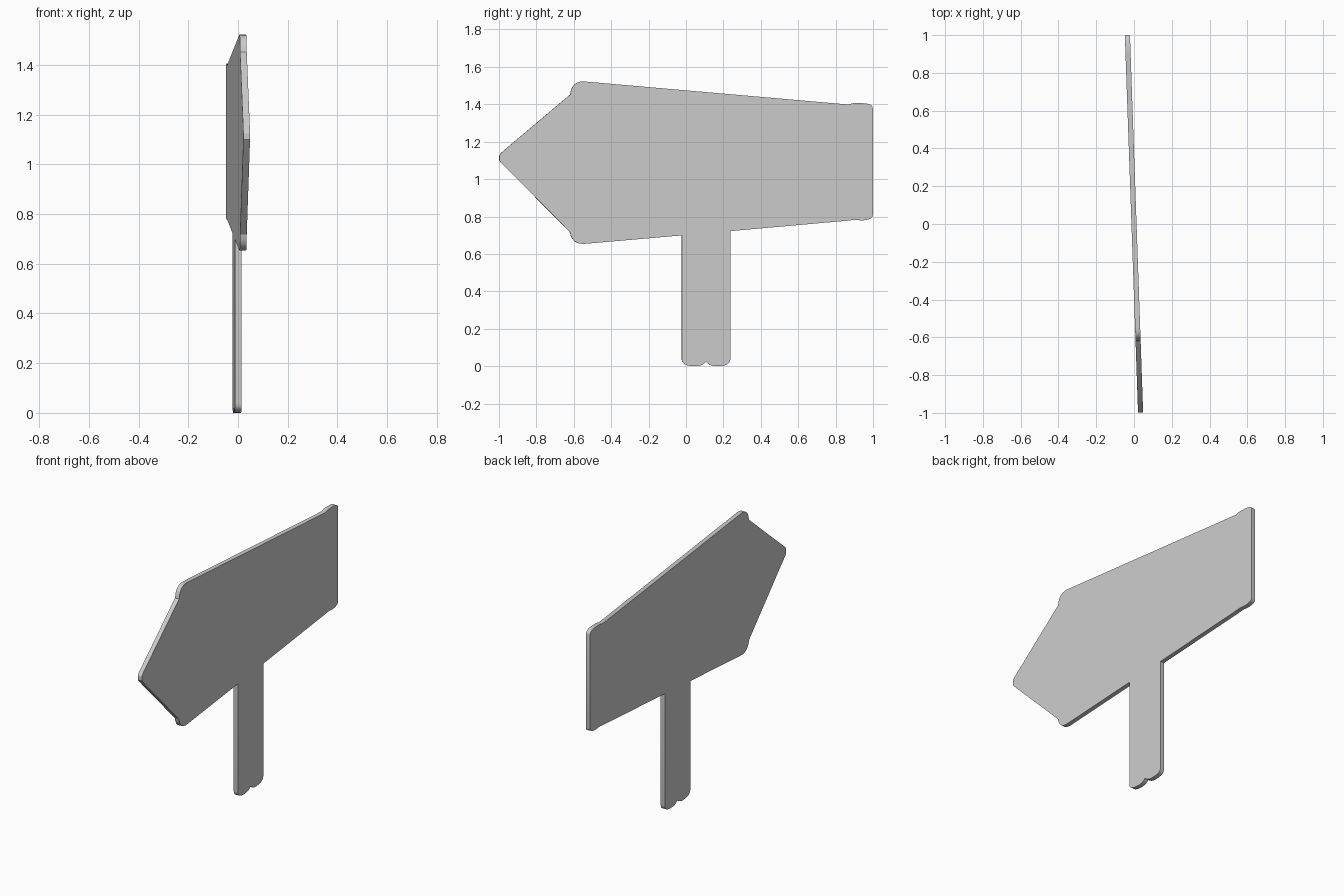
import bpy, bmesh, math
from mathutils import Matrix, Vector

if "Cube" in bpy.data.objects:
    bpy.data.objects.remove(bpy.data.objects["Cube"])

THICK = 0.027
TILT = math.radians(2.0)


def curve(a, c, b, n=6):
    """Points of a rounded corner from a to b, pulled toward c."""
    a, c, b = Vector(a), Vector(c), Vector(b)
    return [tuple(a * (1 - t) ** 2 + c * 2 * t * (1 - t) + b * t * t)
            for t in (i / n for i in range(n + 1))]


# Arrow tip and upper shoulder
outline = curve((-0.985, 1.085), (-1.012, 1.112), (-0.985, 1.145), 4)
outline = [(-0.99, 1.088), (-0.999, 1.10), (-0.999, 1.125), (-0.99, 1.14)]
outline += curve((-0.62, 1.452), (-0.612, 1.525), (-0.545, 1.522))
# Tail end, with slightly swollen corners
outline += [(0.866, 1.399), (0.895, 1.406)]
outline += curve((0.945, 1.406), (0.999, 1.404), (0.999, 1.378))
outline += curve((0.999, 0.806), (0.999, 0.784), (0.945, 0.779))
outline += [(0.90, 0.782), (0.866, 0.778)]
# Post with a two-lobed foot
lobe = curve((0.13, 0.037), (0.13, 0.0), (0.06, 0.0))
lobe += curve((0.05, 0.0), (0.018, 0.002), (0.0, 0.023), 4)
outline += [(0.237, 0.722)]
outline += [(0.107 + y, z) for y, z in lobe]
outline += [(0.107 - y, z) for y, z in reversed(lobe[:-1])]
outline += [(-0.023, 0.699)]
# Lower shoulder
outline += curve((-0.53, 0.655), (-0.61, 0.644), (-0.622, 0.718))

# Extrude the outline into a thin board and turn it slightly
bm = bmesh.new()
face = bm.faces.new([bm.verts.new((-THICK / 2, y, z)) for y, z in outline])
ext = bmesh.ops.extrude_face_region(bm, geom=[face])
bmesh.ops.translate(bm, vec=(THICK, 0, 0),
                    verts=[v for v in ext["geom"] if isinstance(v, bmesh.types.BMVert)])
bmesh.ops.recalc_face_normals(bm, faces=bm.faces)
bmesh.ops.transform(bm, matrix=Matrix.Rotation(TILT, 4, 'Z'), verts=bm.verts)

mesh = bpy.data.meshes.new("arrow_sign")
bm.to_mesh(mesh)
bm.free()
sign = bpy.data.objects.new("arrow_sign", mesh)
bpy.context.collection.objects.link(sign)
bpy.context.view_layer.objects.active = sign
sign.select_set(True)
bpy.ops.object.shade_smooth_by_angle(angle=math.radians(30))
